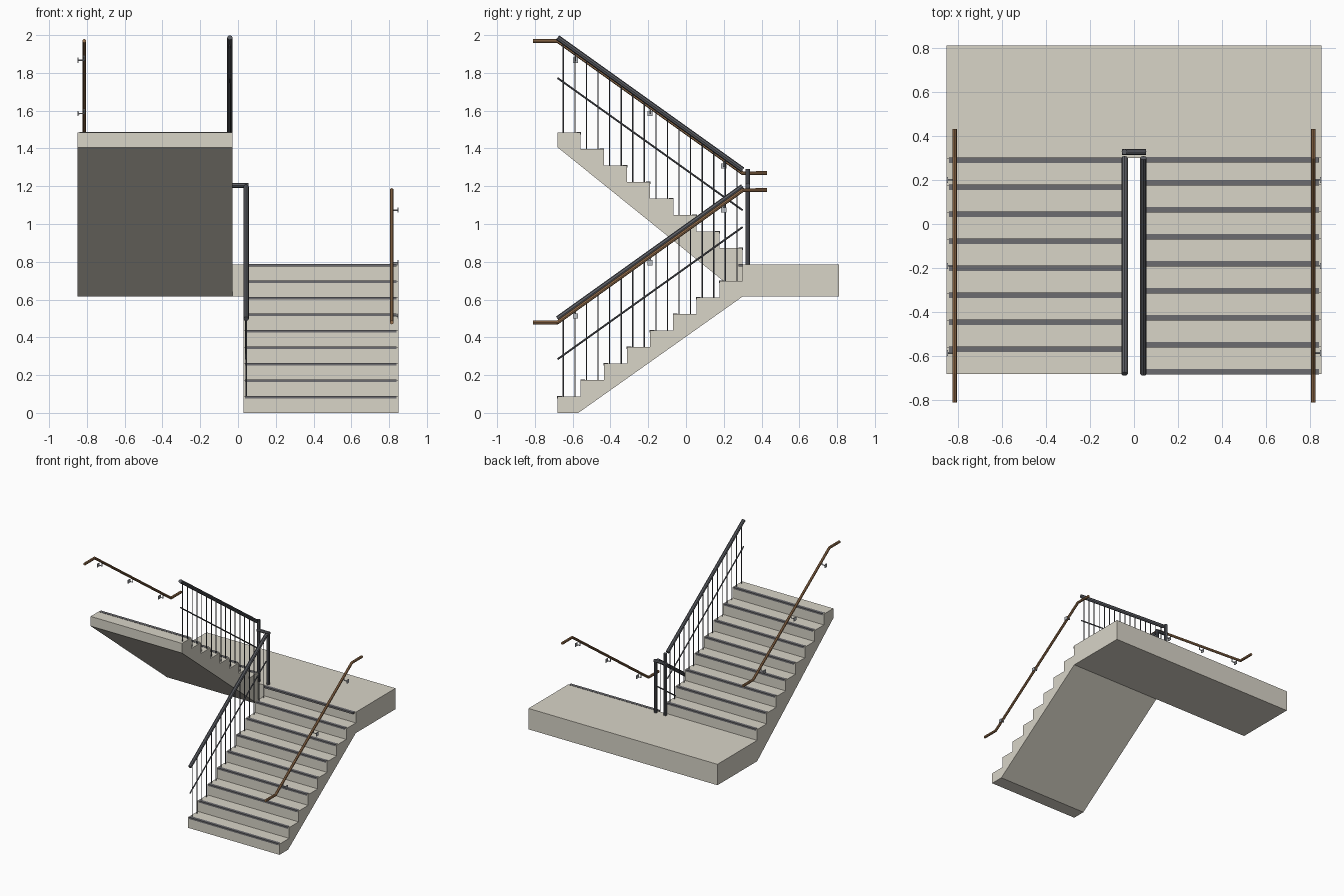
import bpy
import bmesh
from mathutils import Vector

if "Cube" in bpy.data.objects:
    bpy.data.objects.remove(bpy.data.objects["Cube"], do_unlink=True)


def material(name, rgb, roughness=0.7):
    m = bpy.data.materials.new(name)
    m.use_nodes = True
    m.diffuse_color = (*rgb, 1)
    bsdf = m.node_tree.nodes["Principled BSDF"]
    bsdf.inputs["Base Color"].default_value = (*rgb, 1)
    bsdf.inputs["Roughness"].default_value = roughness
    return m


CONCRETE = material("concrete", (0.69, 0.66, 0.575))
GRIP = material("dark grip strip", (0.15, 0.15, 0.16))
STEEL = material("charcoal steel", (0.105, 0.11, 0.125))
WOOD = material("brown wood", (0.33, 0.175, 0.08))
METAL = material("grey metal", (0.50, 0.52, 0.55))

# Shared stair dimensions
FRONT, EDGE, BACK = -0.68, 0.30, 0.81
LANDING, SOFFIT = 0.786, 0.616
RISE, GOING = LANDING / 9, 0.98 / 8
INNER, OUTER = 0.028, 0.85
GUARD_X, WALL_X = 0.043, 0.814
POST_Y = 0.327
SLOPE = 0.70


def finish(bm, name, mat):
    bmesh.ops.recalc_face_normals(bm, faces=bm.faces)
    mesh = bpy.data.meshes.new(name)
    bm.to_mesh(mesh)
    bm.free()
    mesh.materials.append(mat)
    obj = bpy.data.objects.new(name, mesh)
    bpy.context.collection.objects.link(obj)


def add_box(bm, lo, hi):
    lo, hi = Vector(lo), Vector(hi)
    verts = bmesh.ops.create_cube(bm, size=1)["verts"]
    for v in verts:
        v.co = (lo + hi) / 2 + v.co * (hi - lo)


def extrude_profile(name, points, x0, x1, mat):
    """Solid from a side profile of (y, z) points."""
    bm = bmesh.new()
    face = bm.faces.new([bm.verts.new((x0, y, z)) for y, z in points])
    new = bmesh.ops.extrude_face_region(bm, geom=[face])["geom"]
    bmesh.ops.translate(bm, vec=(x1 - x0, 0, 0),
                        verts=[g for g in new if isinstance(g, bmesh.types.BMVert)])
    finish(bm, name, mat)


def tubes(name, paths, radius, mat, resolution=2):
    """One mesh made of faceted bars that follow the given paths."""
    curve = bpy.data.curves.new(name, "CURVE")
    curve.dimensions = "3D"
    curve.bevel_depth = radius
    curve.bevel_resolution = resolution
    curve.use_fill_caps = True
    for path in paths:
        spline = curve.splines.new("POLY")
        spline.points.add(len(path) - 1)
        for p, co in zip(spline.points, path):
            p.co = (*co, 1)
    curve.materials.append(mat)
    obj = bpy.data.objects.new(name, curve)
    bpy.context.collection.objects.link(obj)
    bpy.ops.object.select_all(action="DESELECT")
    obj.select_set(True)
    bpy.context.view_layer.objects.active = obj
    bpy.ops.object.convert(target="MESH")
    bpy.ops.object.shade_smooth_by_angle()


def steps(y, z, direction, count):
    """Sawtooth side line of a flight, starting at the foot of a riser."""
    line = [(y, z)]
    for _ in range(count):
        z += RISE
        line.append((y, z))
        y += direction * GOING
        line.append((y, z))
    return line


# Concrete flights and landing
lower_line = steps(FRONT, 0, 1, 8)
upper_line = steps(EDGE, LANDING, -1, 8)
extrude_profile("lower_flight", lower_line + [(EDGE, SOFFIT), (-0.57, 0)],
                INNER, OUTER, CONCRETE)
extrude_profile("upper_flight", upper_line + [(FRONT, 1.406), (EDGE, SOFFIT)],
                -OUTER, -INNER, CONCRETE)
bm = bmesh.new()
add_box(bm, (-OUTER, EDGE, SOFFIT), (OUTER, BACK, LANDING))
finish(bm, "landing", CONCRETE)


# Grip strips on the step edges
def grip_strips(name, x0, x1, first_y, first_z, direction, count):
    bm = bmesh.new()
    for i in range(count):
        y = first_y + direction * (i * GOING - 0.002)
        z = first_z + i * RISE
        y2 = y + direction * 0.025
        add_box(bm, (x0, min(y, y2), z - 0.012), (x1, max(y, y2), z + 0.002))
    finish(bm, name, GRIP)


grip_strips("lower_grip_strips", 0.038, 0.84, FRONT, RISE, 1, 8)
grip_strips("upper_grip_strips", -0.84, -0.038, EDGE, LANDING + RISE, -1, 8)
grip_strips("landing_grip_strip", 0.038, 0.84, EDGE - 0.02, LANDING, 1, 1)


# Railings of each flight: side of the model, rail height at the front, slope sign
def railings(label, side, guard_z, wall_z, rise, line):
    x = side * GUARD_X

    def sloped(base, y):
        return base + rise * (y - FRONT) / (EDGE - FRONT)

    def bar(base):
        return [(x, y, sloped(base, y)) for y in (FRONT, EDGE)]

    tubes(label + "_guard_rail", [bar(guard_z)], 0.0145, STEEL)
    tubes(label + "_guard_middle_rail", [bar(guard_z - 0.214)], 0.005, STEEL)

    # Two balusters on every tread
    bars = []
    for (y0, z), (y1, _) in zip(line[1::2], line[2::2]):
        for t in (0.25, 0.75):
            y = y0 + t * (y1 - y0)
            bars.append([(x, y, z - 0.005), (x, y, sloped(guard_z, y))])
    tubes(label + "_balusters", bars, 0.0038, STEEL, 1)

    # Newel post on the landing
    top = sloped(guard_z, EDGE)
    tubes(label + "_newel_post",
          [[(x, POST_Y, LANDING), (x, POST_Y, top + 0.003)]], 0.013, STEEL)

    # Wooden handrail with level ends
    wx = side * WALL_X
    ends = [(-0.81, wall_z), (FRONT, wall_z),
            (EDGE, wall_z + rise), (0.43, wall_z + rise)]
    tubes(label + "_handrail", [[(wx, y, z) for y, z in ends]], 0.0105, WOOD)

    # Wall brackets under the handrail, each with a square plate
    arms = []
    plates = bmesh.new()
    for y in (-0.585, -0.19, 0.20):
        rail = sloped(wall_z, y)
        z = rail - 0.034
        arms.append([(wx, y, rail), (wx, y, z), (side * 0.847, y, z)])
        inner, outer = sorted((side * 0.844, side * OUTER))
        add_box(plates, (inner, y - 0.0135, z - 0.0135),
                (outer, y + 0.0135, z + 0.0135))
    tubes(label + "_bracket_arms", arms, 0.0042, METAL, 1)
    finish(plates, label + "_bracket_plates", METAL)


railings("lower", 1, 0.498, 0.479, SLOPE, lower_line)
railings("upper", -1, 1.987, 1.969, -SLOPE, upper_line)

# Link between the two newel posts
tubes("newel_link", [[(-GUARD_X - 0.012, POST_Y, 1.204),
                      (GUARD_X + 0.012, POST_Y, 1.204)]], 0.013, STEEL)
